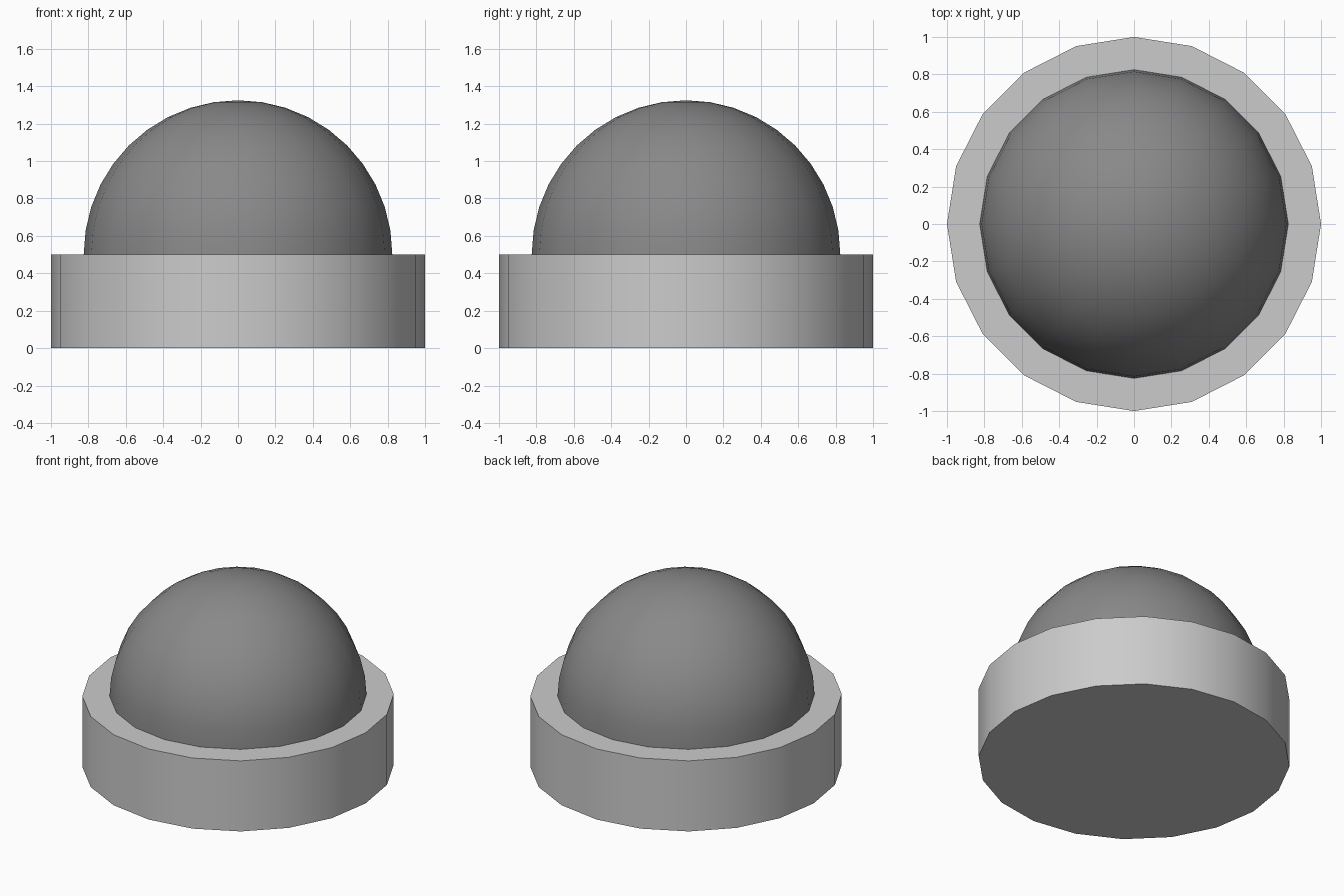
import bpy, bmesh, math

if "Cube" in bpy.data.objects:
    bpy.data.objects.remove(bpy.data.objects["Cube"])

SIDES = 20

# Drum-shaped base
bpy.ops.mesh.primitive_cylinder_add(vertices=SIDES, radius=1.0, depth=0.5, location=(0, 0, 0.25))
base = bpy.context.object
base.name = "base"
bpy.ops.object.shade_smooth_by_angle(angle=math.radians(30))

# Dome: upper half of a sphere resting on the base
bpy.ops.mesh.primitive_uv_sphere_add(segments=SIDES, ring_count=20, radius=0.825, location=(0, 0, 0.5))
dome = bpy.context.object
dome.name = "dome"
bm = bmesh.new()
bm.from_mesh(dome.data)
lower = [v for v in bm.verts if v.co.z < -0.001]
bmesh.ops.delete(bm, geom=lower, context='VERTS')
bm.to_mesh(dome.data)
bm.free()
bpy.ops.object.shade_smooth_by_angle(angle=math.radians(30))

# Dark grey dome
dark = bpy.data.materials.new("dark_grey")
dark.diffuse_color = (0.25, 0.25, 0.25, 1)
dark.use_nodes = True
dark.node_tree.nodes["Principled BSDF"].inputs["Base Color"].default_value = dark.diffuse_color
dome.data.materials.append(dark)
